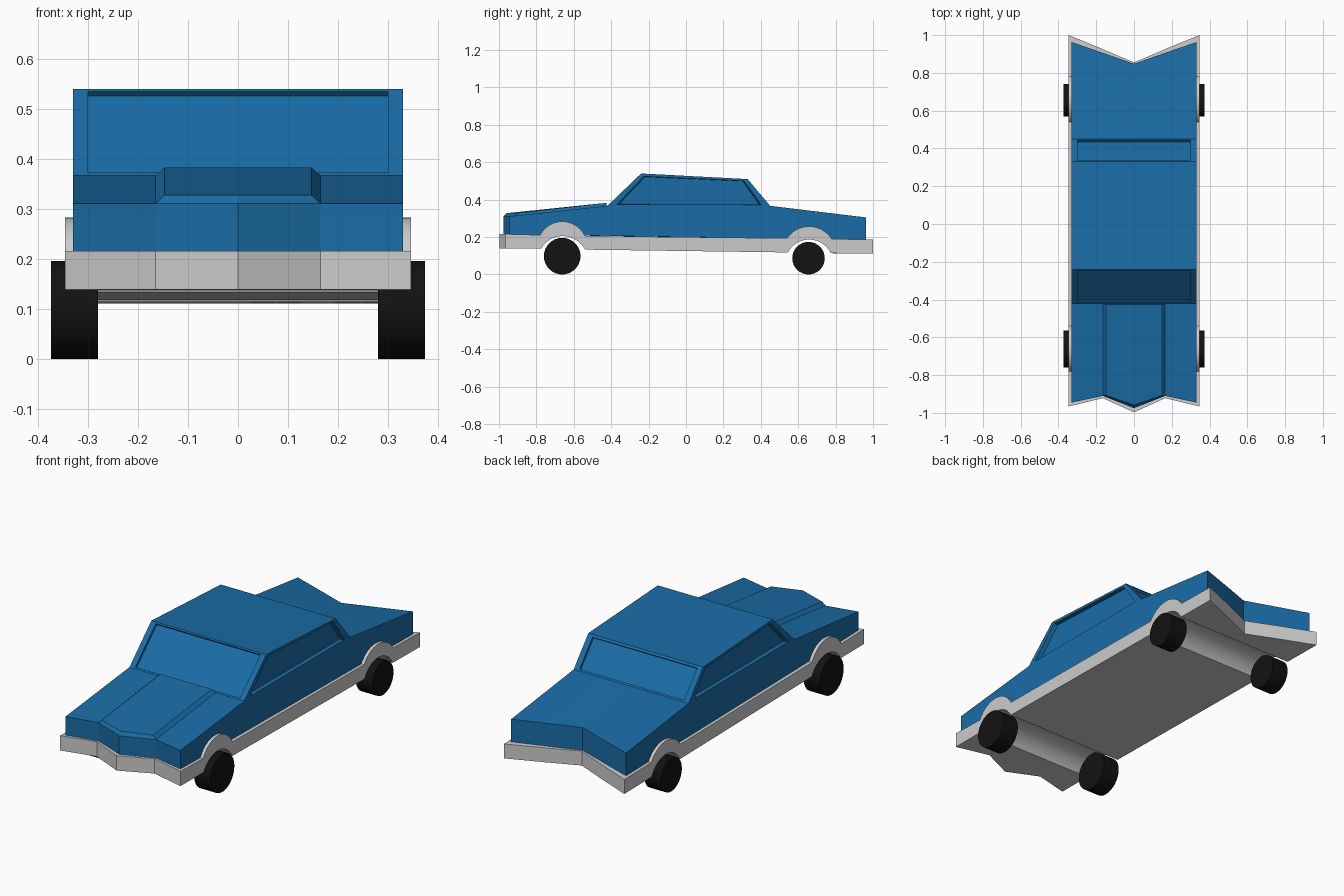
import bpy, bmesh, math
from mathutils import Vector

if "Cube" in bpy.data.objects:
    bpy.data.objects.remove(bpy.data.objects["Cube"])


def material(name, rgb):
    m = bpy.data.materials.new(name)
    m.diffuse_color = (*rgb, 1)
    m.use_nodes = True
    m.node_tree.nodes["Principled BSDF"].inputs["Base Color"].default_value = m.diffuse_color
    return m


BLUE = material("blue_paint", (0.01, 0.15, 0.38))
BLACK = material("black_rubber", (0.006, 0.006, 0.006))


def make(name, faces, mat=None, smooth=False):
    """Object from a list of faces, each a list of points; shared corners are merged."""
    bm = bmesh.new()
    for f in faces:
        bm.faces.new([bm.verts.new(p) for p in f])
    bmesh.ops.remove_doubles(bm, verts=bm.verts, dist=1e-5)
    bmesh.ops.recalc_face_normals(bm, faces=bm.faces)
    me = bpy.data.meshes.new(name)
    bm.to_mesh(me)
    bm.free()
    ob = bpy.data.objects.new(name, me)
    bpy.context.collection.objects.link(ob)
    if mat:
        me.materials.append(mat)
    if smooth:
        bpy.ops.object.select_all(action='DESELECT')
        ob.select_set(True)
        bpy.context.view_layer.objects.active = ob
        bpy.ops.object.shade_smooth_by_angle(angle=math.radians(30))
    return ob


def loft(profile, columns):
    """Side profile (y, z) swept over x; each column is (x, front y, rear y)."""
    rows = []
    for x, front, rear in columns:
        rows.append([(x, front if y == -1 else rear if y == 1 else y, z) for y, z in profile])
    n = len(profile)
    faces = [rows[0], rows[-1]]
    for a, b in zip(rows, rows[1:]):
        faces += [[a[i], a[(i + 1) % n], b[(i + 1) % n], b[i]] for i in range(n)]
    return faces


def mirrored(half):
    """Columns for x >= 0 extended to the left side."""
    return [(-x, f, r) for x, f, r in reversed(half[1:])] + half


def arch(a, b, rise, n=14):
    """Circular arc from a to b in (y, z)."""
    half = (b[0] - a[0]) / 2
    r = (half ** 2 + rise ** 2) / (2 * rise)
    t = math.asin(min(1, half / r))
    pts = []
    for i in range(n + 1):
        k = i / n
        base = a[1] + (b[1] - a[1]) * k
        ang = -t + 2 * t * k
        pts.append(((a[0] + b[0]) / 2 + r * math.sin(ang), base + r * math.cos(ang) - (r - rise)))
    return pts


# Chassis: grey sill and bumpers with arches over the wheels
top = ([(-1, 0.216)] + arch((-0.78, 0.211), (-0.54, 0.206), 0.075)
       + arch((0.54, 0.194), (0.78, 0.190), 0.065) + [(1, 0.186)])
under = ([(-1, 0.139)] + arch((-0.775, 0.138), (-0.54, 0.133), 0.070)
         + arch((0.545, 0.118), (0.775, 0.114), 0.071) + [(1, 0.111)])
chassis_cols = mirrored([(0, -0.997, 0.855), (0.165, -0.922, 0.926), (0.346, -0.966, 1.0)])
make("chassis", loft(top + under[::-1], chassis_cols), smooth=True)

# Lower body: hood, sides and trunk
body = [(-1, 0.214), (-1, 0.311), (-0.42, 0.367), (0.45, 0.367), (1, 0.305), (1, 0.187)]
body_cols = mirrored([(0, -0.975, 0.848), (0.165, -0.91, 0.906), (0.33, -0.945, 0.963)])
make("lower_body", loft(body, body_cols), BLUE)

# Raised hood panel with bevelled edges
base = [(-0.165, -0.423, 0.367), (-0.165, -0.91, 0.311), (0, -0.975, 0.311),
        (0.165, -0.91, 0.311), (0.165, -0.423, 0.367)]
lid = [(-0.147, -0.425, 0.383), (-0.147, -0.908, 0.328), (0, -0.958, 0.328),
       (0.147, -0.908, 0.328), (0.147, -0.425, 0.383)]
mid = (0, -0.425, 0.383)
hood = [[base[i], base[i + 1], lid[i + 1], lid[i]] for i in range(4)]
hood += [[lid[0], lid[1], lid[2], mid], [mid, lid[2], lid[3], lid[4]],
         [base[0], lid[0], mid, lid[4], base[4]], base]
make("hood_panel", hood, BLUE)


def window_panel(corners, u, v, depth, taper=0.0):
    """Wall (bottom-left, bottom-right, top-right, top-left) with a recessed window."""
    c = [Vector(p) for p in corners]
    normal = (c[1] - c[0]).cross(c[3] - c[0]).normalized()

    def quad(e):
        return [c[0].lerp(c[1], s).lerp(c[3].lerp(c[2], s), t) for s, t in
                ((u + e, v[0] + e), (1 - u - e, v[0] + e), (1 - u - e, v[1] - e), (u + e, v[1] - e))]
    rim = quad(0)
    glass = [p - normal * depth for p in quad(taper)]
    faces = [glass]
    for i in range(4):
        j = (i + 1) % 4
        faces += [[c[i], c[j], rim[j], rim[i]], [rim[i], rim[j], glass[j], glass[i]]]
    return faces


# Cabin: roof and four recessed windows
W = 0.33
ring = [(-0.42, 0.367), (0.45, 0.367), (0.33, 0.510), (-0.24, 0.540)]
L = [(-W, y, z) for y, z in ring]
R = [(W, y, z) for y, z in ring]
cabin = [[L[3], R[3], R[2], L[2]], [L[0], L[1], R[1], R[0]]]
cabin += window_panel([L[0], R[0], R[3], L[3]], 0.045, (0.035, 0.97), 0.012)
cabin += window_panel([R[1], L[1], L[2], R[2]], 0.045, (0.05, 0.93), 0.012)
cabin += window_panel([R[0], R[1], R[2], R[3]], 0.05, (0.04, 0.92), 0.02, 0.012)
cabin += window_panel([L[1], L[0], L[3], L[2]], 0.05, (0.04, 0.92), 0.02, 0.012)
make("cabin", cabin, BLUE)

# Wheels: front pair slightly larger than the rear pair
for end, y, r in (("front", -0.662, 0.098), ("rear", 0.655, 0.087)):
    for side, s in (("left", -1), ("right", 1)):
        circle = [(y + r * math.cos(a), r + r * math.sin(a))
                  for a in (2 * math.pi * i / 32 for i in range(32))]
        make(f"{end}_{side}_wheel", loft(circle, [(s * 0.28, 0, 0), (s * 0.374, 0, 0)]),
             BLACK, smooth=True)
